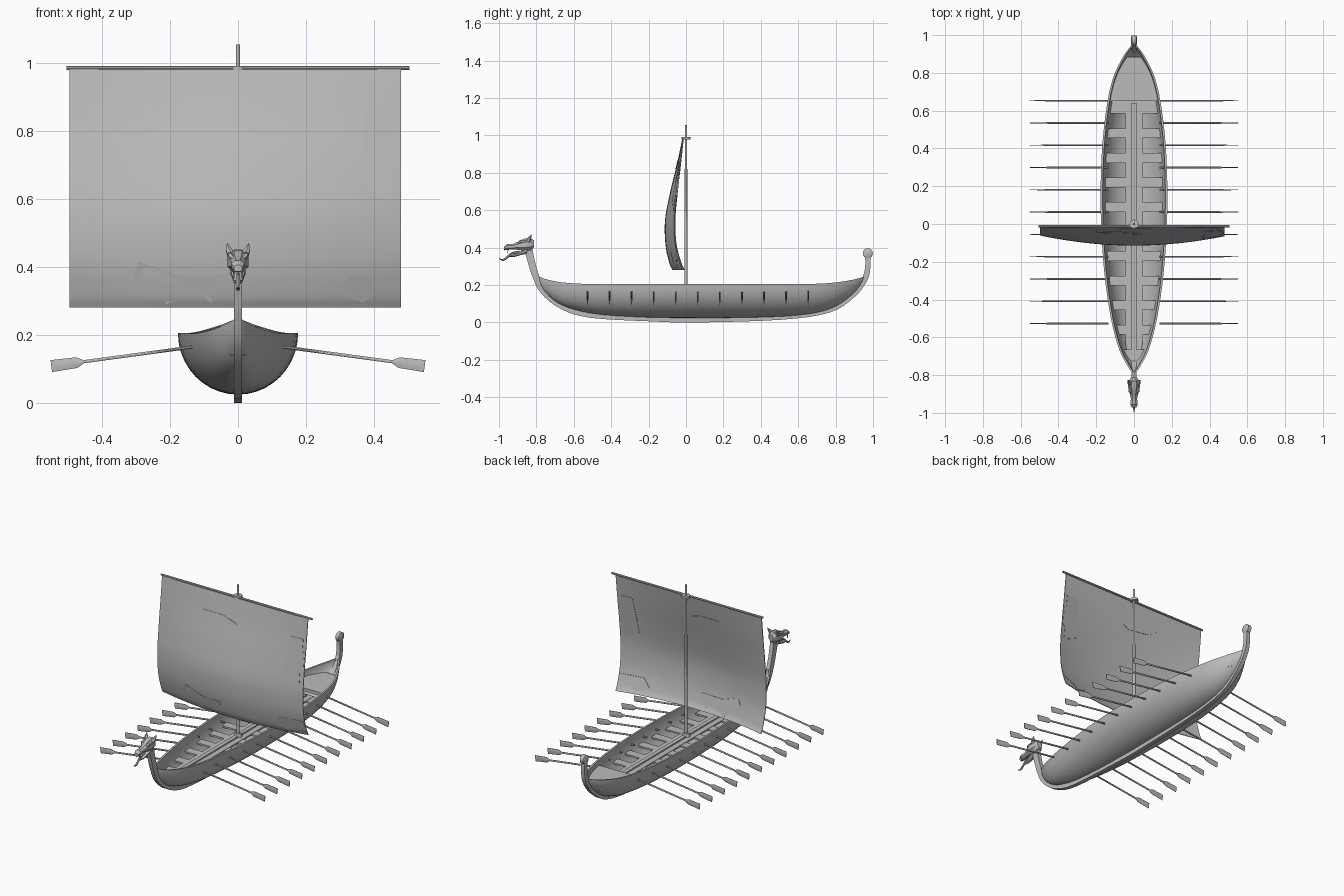
import bpy, bmesh, math
from mathutils import Vector

if "Cube" in bpy.data.objects:
    bpy.data.objects.remove(bpy.data.objects["Cube"])

GREY = (0.5, 0.5, 0.5, 1)
mat = bpy.data.materials.new("plain grey")
mat.use_nodes = True
mat.diffuse_color = GREY
mat.node_tree.nodes["Principled BSDF"].inputs["Base Color"].default_value = GREY


def finish(name, bm, angle=35):
    bmesh.ops.recalc_face_normals(bm, faces=bm.faces)
    mesh = bpy.data.meshes.new(name)
    bm.to_mesh(mesh)
    bm.free()
    mesh.materials.append(mat)
    ob = bpy.data.objects.new(name, mesh)
    bpy.context.collection.objects.link(ob)
    bpy.ops.object.select_all(action="DESELECT")
    bpy.context.view_layer.objects.active = ob
    ob.select_set(True)
    bpy.ops.object.shade_smooth_by_angle(angle=math.radians(angle))
    return ob


def add_loft(bm, rings):
    rows = [[bm.verts.new(p) for p in ring] for ring in rings]
    n = len(rows[0])
    for a, b in zip(rows, rows[1:]):
        for i in range(n):
            bm.faces.new((a[i], a[(i + 1) % n], b[(i + 1) % n], b[i]))
    bm.faces.new(rows[0])
    bm.faces.new(rows[-1])


def loft(name, rings, angle=35):
    bm = bmesh.new()
    add_loft(bm, rings)
    return finish(name, bm, angle)


def tube(name, points, radii, sides=10):
    """Round tube along a list of points."""
    pts = [Vector(p) for p in points]
    rings = []
    for i, p in enumerate(pts):
        d = (pts[min(i + 1, len(pts) - 1)] - pts[max(i - 1, 0)]).normalized()
        u = d.orthogonal().normalized() if abs(d.x) > 0.9 else d.cross((1, 0, 0)).normalized()
        v = d.cross(u)
        rings.append([p + radii[i] * (u * math.cos(a) + v * math.sin(a))
                      for a in (math.tau * k / sides for k in range(sides))])
    return loft(name, rings)


def smooth(points, steps):
    """Catmull-Rom resampling of vectors of any size."""
    p = [Vector(q) for q in points]
    p = [2 * p[0] - p[1]] + p + [2 * p[-1] - p[-2]]
    out = []
    for a, b, c, d in zip(p, p[1:], p[2:], p[3:]):
        for s in range(steps):
            t = s / steps
            out.append(0.5 * (2 * b + (c - a) * t + (2 * a - 5 * b + 4 * c - d) * t * t
                              + (3 * b - 3 * c + d - a) * t ** 3))
    return out + [p[-2]]


# Hull shell: stations of y, half beam, keel height, rail height
stations = smooth([(-0.795, 0.005, 0.225, 0.25), (-0.75, 0.035, 0.155, 0.232),
                   (-0.66, 0.08, 0.09, 0.214), (-0.5, 0.122, 0.047, 0.205),
                   (-0.25, 0.158, 0.028, 0.205), (0.05, 0.176, 0.024, 0.205),
                   (0.35, 0.172, 0.026, 0.205), (0.6, 0.148, 0.038, 0.205),
                   (0.77, 0.112, 0.072, 0.211), (0.89, 0.055, 0.148, 0.228),
                   (0.957, 0.005, 0.23, 0.247)], 4)
WALL = 0.011


def hull_section(s):
    y, w, keel, top = s
    arc = [math.pi * i / 20 for i in range(21)]
    wi, h = max(w - WALL, 0.002), top - keel
    hi = max(h - WALL, 0.004)
    outer = [(w * math.cos(a), y, top - h * math.sin(a)) for a in arc]
    inner = [(wi * math.cos(a), y, top - hi * math.sin(a)) for a in reversed(arc)]
    return outer + inner


loft("hull", [hull_section(s) for s in stations], 45)


def inside_width(y, z):
    for a, b in zip(stations, stations[1:]):
        if a[0] <= y <= b[0]:
            s = a.lerp(b, (y - a[0]) / (b[0] - a[0]))
            d = (s[3] - z) / max(s[3] - s[2], 0.001)
            return max(s[1] - 0.006, 0.002) * math.sqrt(max(1 - d * d, 0.0004))
    return 0.002


# Decks: centre gangway, thwarts between the openings, raised ends
def deck(name, y0, y1, z, limit=1.0, thick=0.01, n=8):
    rings = []
    for i in range(n + 1):
        y = y0 + (y1 - y0) * i / n
        w = min(limit, inside_width(y, z - thick / 2))
        rings.append([(-w, y, z), (w, y, z), (w, y, z - thick), (-w, y, z - thick)])
    loft(name, rings)


DECK = 0.14
deck("gangway", -0.7, 0.66, DECK, 0.045, n=20)
deck("gangway_ridge", -0.7, 0.64, DECK + 0.008, 0.012, n=2)
for i in range(9):
    y = 0.48 - 0.13 * i
    deck(f"thwart_{i + 1}", y - 0.026, y + 0.026, DECK - 0.002, n=2)
deck("aft_floor", 0.585, 0.66, DECK - 0.002)
deck("bow_deck", -0.76, -0.665, DECK + 0.01)
deck("stern_deck", 0.65, 0.885, 0.178, thick=0.02)

# Keel, stem neck and sternpost as one swept band: y, z, half thickness
spine = smooth([(-0.845, 0.4, 0.022), (-0.828, 0.33, 0.019), (-0.804, 0.25, 0.018),
                (-0.762, 0.165, 0.016), (-0.663, 0.085, 0.014), (-0.51, 0.038, 0.013),
                (-0.19, 0.018, 0.012), (0.05, 0.012, 0.012), (0.5, 0.026, 0.012),
                (0.76, 0.064, 0.013), (0.89, 0.145, 0.014), (0.955, 0.23, 0.015),
                (0.972, 0.3, 0.014), (0.97, 0.37, 0.014)], 4)
rings = []
for i, (y, z, t) in enumerate(spine):
    d = (spine[min(i + 1, len(spine) - 1)] - spine[max(i - 1, 0)]).to_2d().normalized()
    a, b = (y - d.y * t, z + d.x * t), (y + d.y * t, z - d.x * t)
    rings.append([(-0.012, *a), (0.012, *a), (0.012, *b), (-0.012, *b)])
loft("keel_and_posts", rings)
tube("stern_curl", [(x, 0.972, 0.37) for x in (-0.016, -0.011, 0.011, 0.016)],
     [0.018, 0.027, 0.027, 0.018], 16)


# Beast figurehead: y, centre z, half width, half height
def beast_part(name, rows):
    loft(name, [[(w * math.cos(a), y, z + h * math.sin(a))
                 for a in (math.tau * (k + 0.5) / 8 for k in range(8))]
                for y, z, w, h in rows], 30)


beast_part("beast_head", [(-0.812, 0.42, 0.016, 0.02), (-0.83, 0.418, 0.03, 0.036),
                          (-0.865, 0.415, 0.034, 0.036), (-0.89, 0.412, 0.026, 0.026),
                          (-0.925, 0.405, 0.018, 0.016), (-0.955, 0.404, 0.021, 0.017),
                          (-0.972, 0.396, 0.013, 0.011)])
beast_part("beast_jaw", [(-0.85, 0.385, 0.024, 0.018), (-0.885, 0.37, 0.018, 0.011),
                         (-0.92, 0.357, 0.013, 0.008), (-0.945, 0.357, 0.008, 0.006)])
tube("beast_tongue", smooth([(0, -0.89, 0.378), (0, -0.93, 0.37), (0, -0.96, 0.345),
                             (0, -0.98, 0.334), (0, -0.999, 0.342)], 3),
     [0.006] * 9 + [0.005, 0.004, 0.003, 0.001], 6)
for side, s in (("left", 1), ("right", -1)):
    tube(f"beast_ear_{side}", [(s * 0.02, -0.845, 0.435), (s * 0.028, -0.836, 0.452),
                               (s * 0.032, -0.825, 0.47)], [0.013, 0.009, 0.001], 6)
    tube(f"beast_brow_{side}", [(s * 0.024, -0.86, 0.436), (s * 0.021, -0.884, 0.432),
                                (s * 0.012, -0.9, 0.422)], [0.008, 0.01, 0.004], 6)
    tube(f"beast_fang_{side}", [(s * 0.012, -0.952, 0.395), (s * 0.012, -0.953, 0.368)],
         [0.004, 0.001], 5)

# Oars: round shaft running into a flat upright blade
for side, s in (("left", 1), ("right", -1)):
    for i in range(11):
        y = -0.527 + 0.118 * i
        bm = bmesh.new()
        rows = [(0.135, 0.005, 0.005), (0.455, 0.005, 0.005), (0.475, 0.017, 0.003),
                (0.55, 0.019, 0.002)]
        add_loft(bm, [[(s * (x + 0.13 * h * math.sin(a)), y + t * math.cos(a),
                        0.164 - 0.135 * (x - 0.135) + h * math.sin(a))
                       for a in (math.tau * (k + 0.5) / 8 for k in range(8))]
                      for x, h, t in rows])
        finish(f"oar_{side}_{i + 1}", bm)

# Mast, collars and yard
tube("mast", [(0, 0, 0.03), (0, 0, 1.055)], [0.009, 0.006], 12)
tube("mast_foot", [(0, 0, DECK), (0, 0, DECK + 0.02)], [0.024, 0.018], 12)
tube("mast_collar", [(0, 0, 0.978), (0, 0, 0.992)], [0.024, 0.024], 12)
tube("yard", [(-0.505, -0.012, 0.986), (0.505, -0.012, 0.986)], [0.006, 0.006], 10)

# Sail: z, depth at the edges, depth at the middle
bulge = smooth([(0.28, -0.008, -0.07), (0.32, -0.026, -0.088), (0.42, -0.052, -0.108),
                (0.55, -0.058, -0.11), (0.7, -0.045, -0.082), (0.85, -0.028, -0.046),
                (0.982, -0.014, -0.018)], 5)


def sail_depth(x, z):
    for a, b in zip(bulge, bulge[1:]):
        if z <= b.x or b is bulge[-1]:
            s = a.lerp(b, (z - a.x) / (b.x - a.x))
            return s.y + (s.z - s.y) * (1 - (x / 0.5) ** 2)


COLS = 24
rings = []
for row in bulge:
    xs = [-0.497 + 0.977 * i / COLS for i in range(COLS + 1)]
    front = [(x, sail_depth(x, row.x) - 0.002, row.x) for x in xs]
    rings.append(front + [(x, y + 0.004, z) for x, y, z in reversed(front)])
loft("sail", rings, 40)

# Ragged patches, flush with the cloth on both faces
patches = {
    "lower": [(-0.31, 0.375), (-0.29, 0.415), (-0.18, 0.375), (-0.04, 0.375),
              (-0.08, 0.295), (-0.12, 0.33), (-0.21, 0.29)],
    "corner": [(0.29, 0.325), (0.33, 0.375), (0.475, 0.375), (0.475, 0.34),
               (0.41, 0.33), (0.37, 0.295)],
    "upper": [(-0.2, 0.87), (-0.07, 0.87), (0.04, 0.84), (0, 0.82), (-0.14, 0.835)],
    "edge": [(0.38, 0.86), (0.46, 0.86), (0.46, 0.79), (0.475, 0.78), (0.475, 0.68),
             (0.455, 0.67), (0.455, 0.595), (0.36, 0.64)]}
for name, outline in patches.items():
    loft(f"sail_patch_{name}", [[(x, sail_depth(x, z) + off, z) for x, z in outline]
                                for off in (-0.004, 0.004)])
